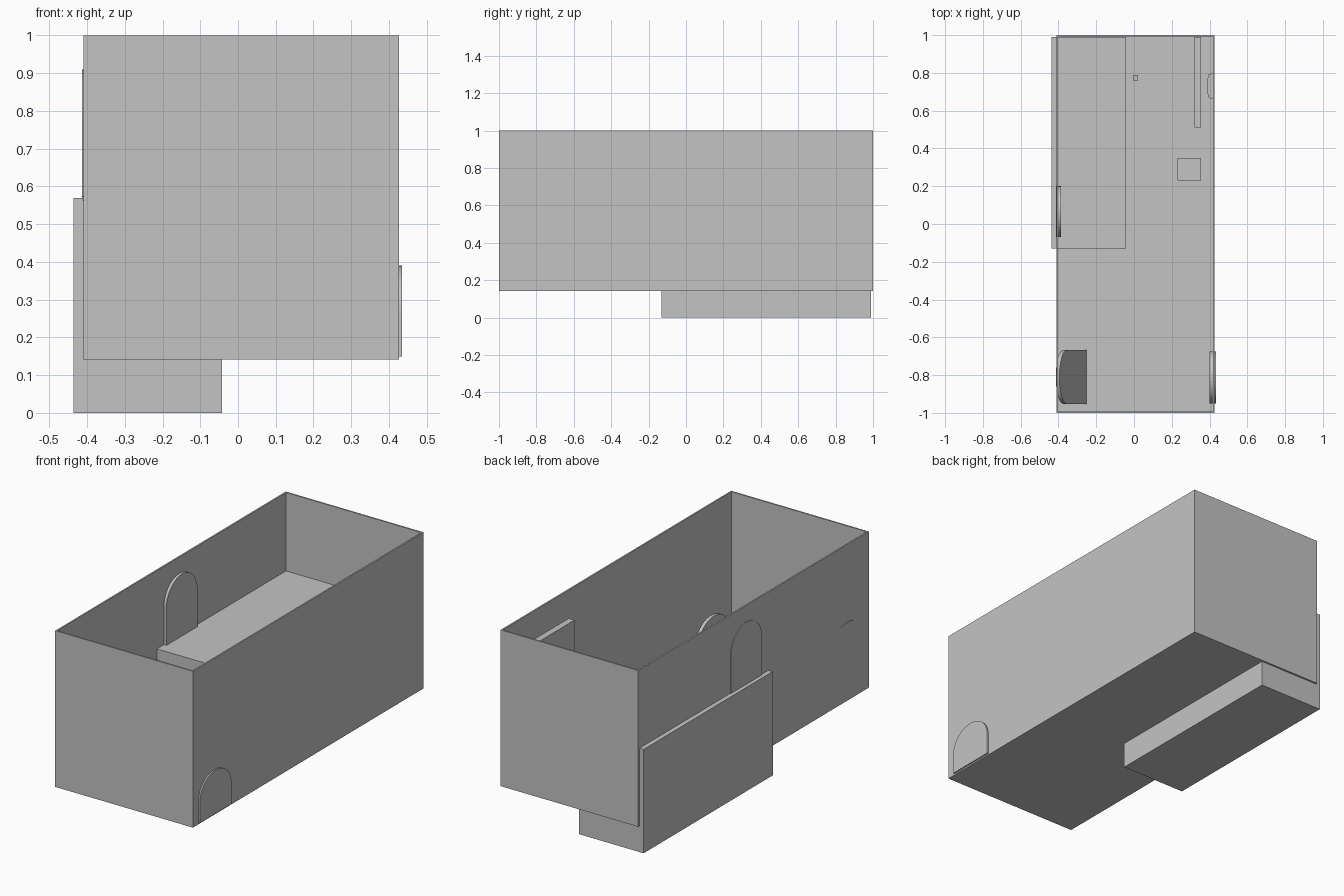
import bpy, bmesh, math
from mathutils import Vector

if "Cube" in bpy.data.objects:
    bpy.data.objects.remove(bpy.data.objects["Cube"], do_unlink=True)

grey = bpy.data.materials.new("plain_grey")
grey.use_nodes = True
grey.diffuse_color = (0.55, 0.55, 0.55, 1)
grey.node_tree.nodes["Principled BSDF"].inputs["Base Color"].default_value = (0.55, 0.55, 0.55, 1)


def finish(name, bm):
    bmesh.ops.recalc_face_normals(bm, faces=bm.faces)
    mesh = bpy.data.meshes.new(name)
    bm.to_mesh(mesh)
    bm.free()
    mesh.materials.append(grey)
    ob = bpy.data.objects.new(name, mesh)
    bpy.context.collection.objects.link(ob)
    return ob


def box_mesh(low, high):
    bm = bmesh.new()
    bmesh.ops.create_cube(bm, size=1)
    low, high = Vector(low), Vector(high)
    for v in bm.verts:
        v.co = (low + high) / 2 + v.co * (high - low)
    return bm


def box(name, low, high):
    return finish(name, box_mesh(low, high))


def prism(name, points, direction):
    """Extrude a flat outline along a direction."""
    bm = bmesh.new()
    face = bm.faces.new([bm.verts.new(p) for p in points])
    new = bmesh.ops.extrude_face_region(bm, geom=[face], use_keep_orig=True)
    verts = [g for g in new["geom"] if isinstance(g, bmesh.types.BMVert)]
    bmesh.ops.translate(bm, verts=verts, vec=direction)
    return finish(name, bm)


def arch(name, origin, width, straight, rise, depth, tilt=0, steps=24):
    """Round-topped door panel standing in the y-z plane."""
    half = width / 2
    outline = [(0, -half, 0), (0, half, 0)]
    for i in range(steps + 1):
        a = math.pi * i / steps
        outline.append((0, half * math.cos(a), straight + rise * math.sin(a)))
    ob = prism(name, outline, (depth, 0, 0))
    ob.location = origin
    ob.rotation_euler.y = tilt
    return ob


# Open room shell: solid block with its top inset and sunk to the floor
bm = box_mesh((-0.41, -1, 0.142), (0.426, 1, 1))
bm.faces.ensure_lookup_table()
top = max(bm.faces, key=lambda f: f.calc_center_median().z)
bmesh.ops.inset_individual(bm, faces=[top], thickness=0.012)
sunk = bmesh.ops.extrude_discrete_faces(bm, faces=[top])["faces"][0]
bottom_ring = list(sunk.verts)
bmesh.ops.translate(bm, verts=bottom_ring, vec=(0, 0, -0.847))
finish("room_shell", bm)

# Raised platform passing through the floor and side wall
box("platform", (-0.436, -0.13, 0), (-0.042, 0.99, 0.57))

# Round-topped doors
arch("left_door", (0.40, -0.813, 0.15), 0.275, 0.115, 0.125, 0.034)
arch("right_door", (-0.414, 0.065, 0.57), 0.27, 0.205, 0.135, 0.028)
arch("leaning_door", (-0.27, -0.81, 0.153), 0.285, 0.32, 0.125, 0.02, tilt=-0.33)

# Interior partition and small furnishings
box("partition_wall", (0.32, 0.51, 0.15), (0.355, 0.99, 0.895))
box("stool", (0.23, 0.23, 0.15), (0.355, 0.35, 0.27))
box("small_block", (-0.005, 0.76, 0.15), (0.02, 0.79, 0.18))
prism("wall_fixture",
      [(0.42, 0.66, 0.4), (0.395, 0.67, 0.4), (0.39, 0.69, 0.4),
       (0.39, 0.77, 0.4), (0.395, 0.79, 0.4), (0.42, 0.8, 0.4)], (0, 0, 0.14))
